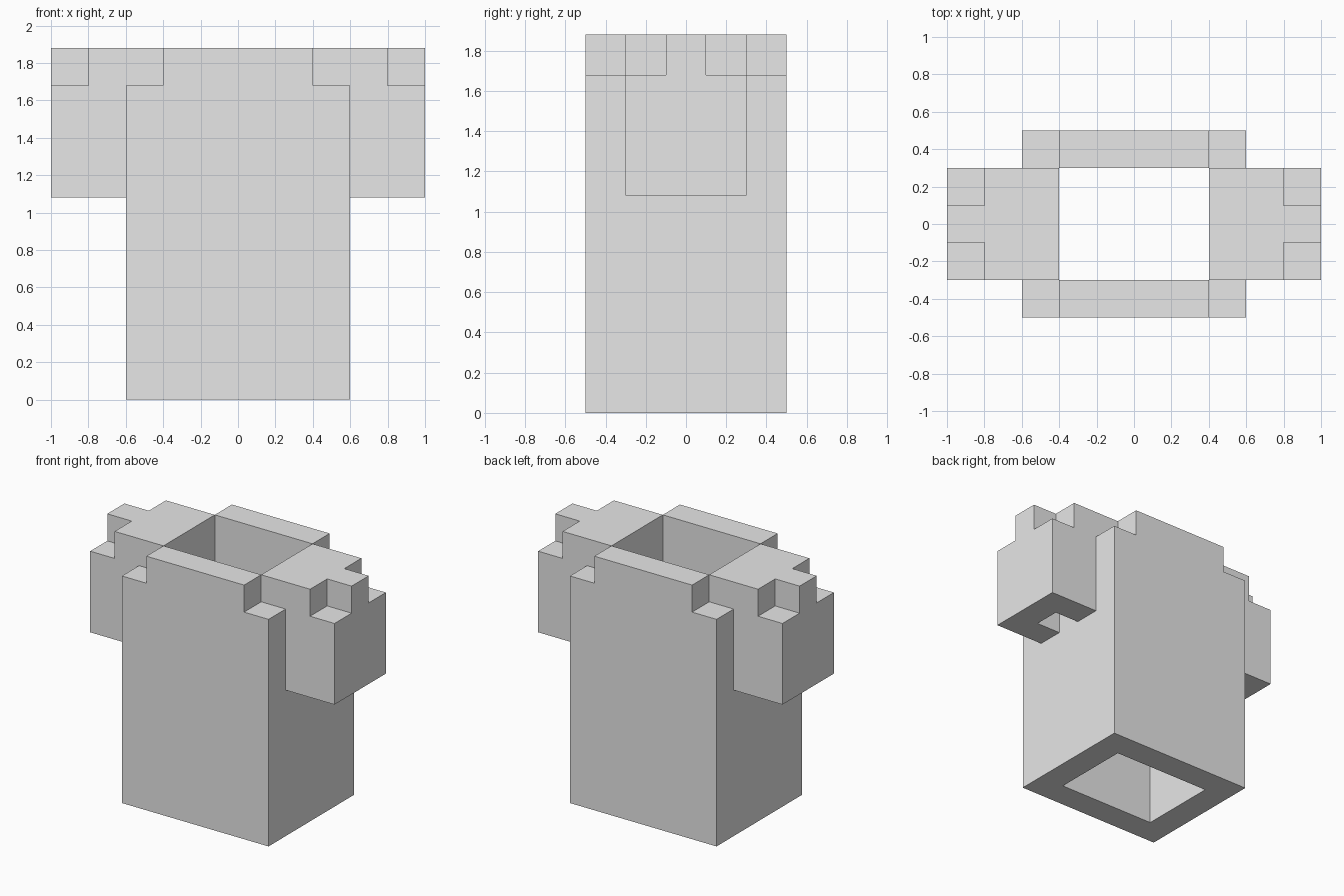
import bpy, bmesh, math
from mathutils import Vector

cube = bpy.data.objects.get("Cube")
if cube:
    bpy.data.objects.remove(cube, do_unlink=True)

# Plain cloth colour
cloth = bpy.data.materials.new("light_grey_cloth")
cloth.use_nodes = True
cloth.diffuse_color = (0.8, 0.8, 0.8, 1)
cloth.node_tree.nodes["Principled BSDF"].inputs["Base Color"].default_value = cloth.diffuse_color

# Block grid: square blocks in plan, three layers in height
BLOCK = 0.2
NX, NY = 10, 5
LEVELS = [0, 1.08, 1.68, 1.88]
LOWER, SLEEVE, SHOULDER = range(3)


def is_body(ax, ay, layer):
    """Open tube, with its four corners stepped down at the shoulders."""
    wall = ax < 0.6 and not (ax < 0.4 and ay < 0.3)
    corner = ax > 0.4 and ay > 0.3
    return wall and not (layer == SHOULDER and corner)


def is_sleeve(ax, ay, layer):
    """Short sleeve, hollow from below, with stepped outer top corners."""
    if layer == LOWER or ax < 0.6 or ay > 0.3:
        return False
    if layer == SHOULDER:
        return ax < 0.8 or ay < 0.1
    return ax > 0.8 or ay > 0.1


def filled(i, j, k):
    if not (0 <= i < NX and 0 <= j < NY and 0 <= k < len(LEVELS) - 1):
        return False
    ax = abs((i + 0.5 - NX / 2) * BLOCK)
    ay = abs((j + 0.5 - NY / 2) * BLOCK)
    return is_body(ax, ay, k) or is_sleeve(ax, ay, k)


# Shirt skin: a face wherever a filled block meets an empty one
bm = bmesh.new()
corners = {}


def corner(key):
    if key not in corners:
        i, j, k = key
        corners[key] = bm.verts.new(((i - NX / 2) * BLOCK, (j - NY / 2) * BLOCK, LEVELS[k]))
    return corners[key]


for i in range(NX):
    for j in range(NY):
        for k in range(len(LEVELS) - 1):
            if not filled(i, j, k):
                continue
            for axis in range(3):
                for side in (0, 1):
                    cell = [i, j, k]
                    cell[axis] += 2 * side - 1
                    if filled(*cell):
                        continue
                    u, v = (axis + 1) % 3, (axis + 2) % 3
                    ring = []
                    for du, dv in ((0, 0), (1, 0), (1, 1), (0, 1)):
                        key = [i, j, k]
                        key[axis] += side
                        key[u] += du
                        key[v] += dv
                        ring.append(corner(tuple(key)))
                    bm.faces.new(ring if side else ring[::-1])

# Merge the flat areas into large clean faces
bmesh.ops.dissolve_limit(bm, angle_limit=math.radians(1), verts=bm.verts[:], edges=bm.edges[:])

mesh = bpy.data.meshes.new("shirt")
bm.to_mesh(mesh)
bm.free()
mesh.materials.append(cloth)
shirt = bpy.data.objects.new("shirt", mesh)
bpy.context.collection.objects.link(shirt)
